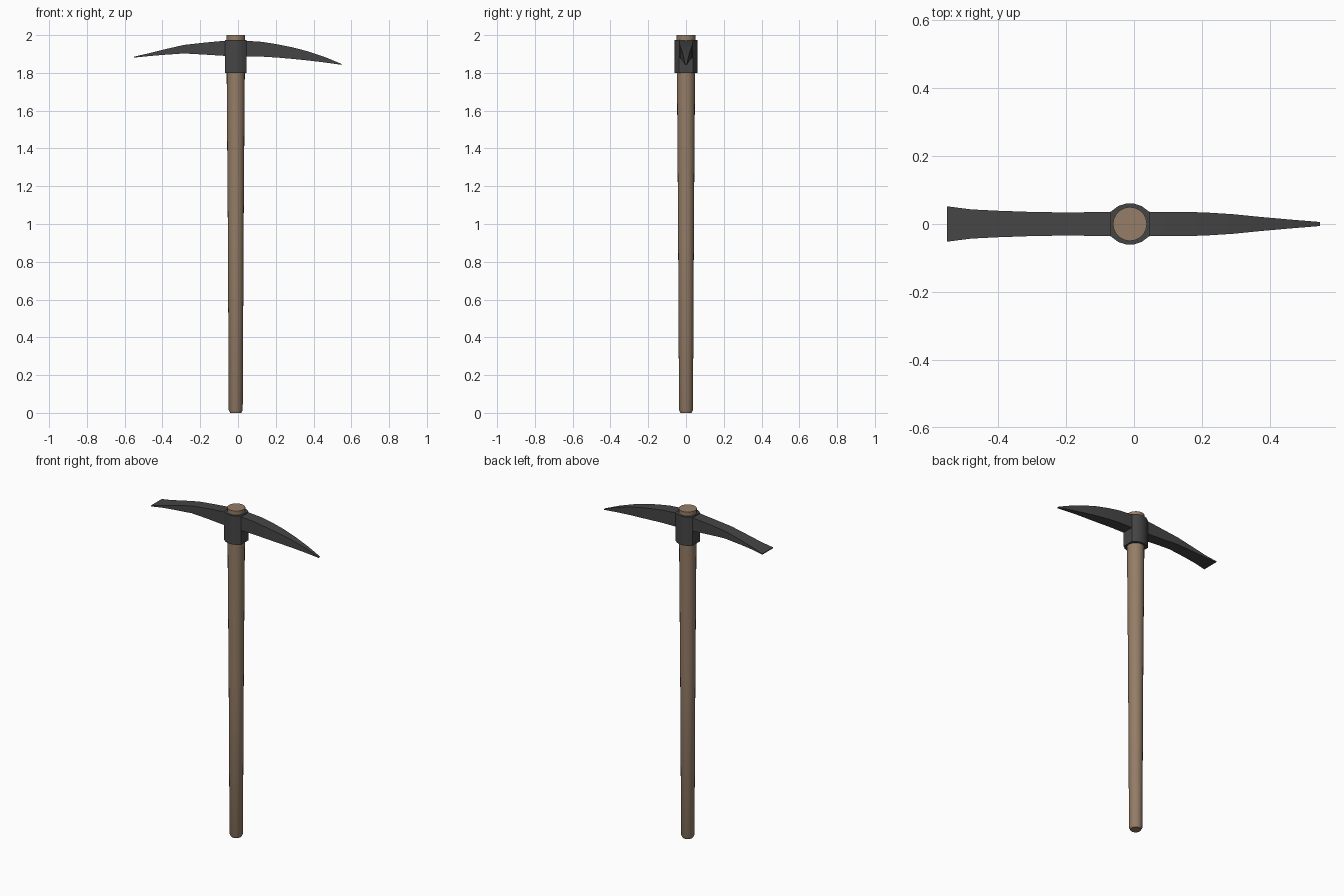
import bpy, bmesh, math

if "Cube" in bpy.data.objects:
    bpy.data.objects.remove(bpy.data.objects["Cube"])

CX = -0.012  # handle axis


def material(name, rgb):
    m = bpy.data.materials.new(name)
    m.diffuse_color = (*rgb, 1)
    m.use_nodes = True
    m.node_tree.nodes["Principled BSDF"].inputs["Base Color"].default_value = m.diffuse_color
    return m


wood = material("brown wood", (0.30, 0.205, 0.136))
iron = material("dark iron", (0.06, 0.06, 0.061))


def loft(name, rings, mat, smooth=None):
    """Skin a list of equal-length point rings and cap both ends."""
    bm = bmesh.new()
    vs = [[bm.verts.new(p) for p in r] for r in rings]
    n = len(rings[0])
    for a, b in zip(vs, vs[1:]):
        for i in range(n):
            j = (i + 1) % n
            bm.faces.new((a[i], a[j], b[j], b[i]))
    bm.faces.new(vs[0])
    bm.faces.new(vs[-1])
    bmesh.ops.recalc_face_normals(bm, faces=bm.faces)
    me = bpy.data.meshes.new(name)
    bm.to_mesh(me)
    bm.free()
    me.materials.append(mat)
    ob = bpy.data.objects.new(name, me)
    bpy.context.collection.objects.link(ob)
    if smooth:
        bpy.context.view_layer.objects.active = ob
        ob.select_set(True)
        bpy.ops.object.shade_smooth_by_angle(angle=math.radians(smooth))
        ob.select_set(False)
    return ob


def circle(r, z, n=20):
    return [(CX + r * math.cos(2 * math.pi * i / n),
             r * math.sin(2 * math.pi * i / n), z) for i in range(n)]


# Tapered handle with chamfered butt
loft("handle", [circle(r, z) for r, z in
                [(0.030, 0), (0.037, 0.015), (0.042, 1.0), (0.048, 1.8), (0.05, 2.0)]],
     wood, 30)

# Socket: flat where the arms join, bulging front and back
quarter = [(0.057, 0.036), (0.034, 0.053), (0.012, 0.06)]
outline = (quarter + [(-x, y) for x, y in reversed(quarter)]
           + [(-x, -y) for x, y in quarter] + [(x, -y) for x, y in reversed(quarter)])
loft("socket", [[(CX + x * s, y * s, z) for x, y in outline]
                for s, z in [(1.0, 1.80), (1.0, 1.975)]], iron, 30)


# Arms: stations of (x, top z, bottom z, half width)
def arm(name, stations):
    loft(name, [[(x, -w, t), (x, w, t), (x, w, b), (x, -w, b)]
                for x, t, b, w in stations], iron, 30)


arm("pick_arm", [(0.0, 1.972, 1.885, 0.036), (0.045, 1.970, 1.887, 0.036),
                 (0.13, 1.964, 1.886, 0.036), (0.21, 1.951, 1.881, 0.034),
                 (0.29, 1.935, 1.874, 0.029), (0.37, 1.914, 1.866, 0.021),
                 (0.46, 1.884, 1.855, 0.013), (0.547, 1.848, 1.843, 0.006)])
arm("adze_arm", [(-0.03, 1.972, 1.888, 0.036), (-0.069, 1.970, 1.890, 0.036),
                 (-0.18, 1.960, 1.897, 0.034), (-0.286, 1.948, 1.903, 0.035),
                 (-0.40, 1.922, 1.895, 0.039), (-0.48, 1.902, 1.888, 0.043),
                 (-0.55, 1.886, 1.881, 0.052)])
